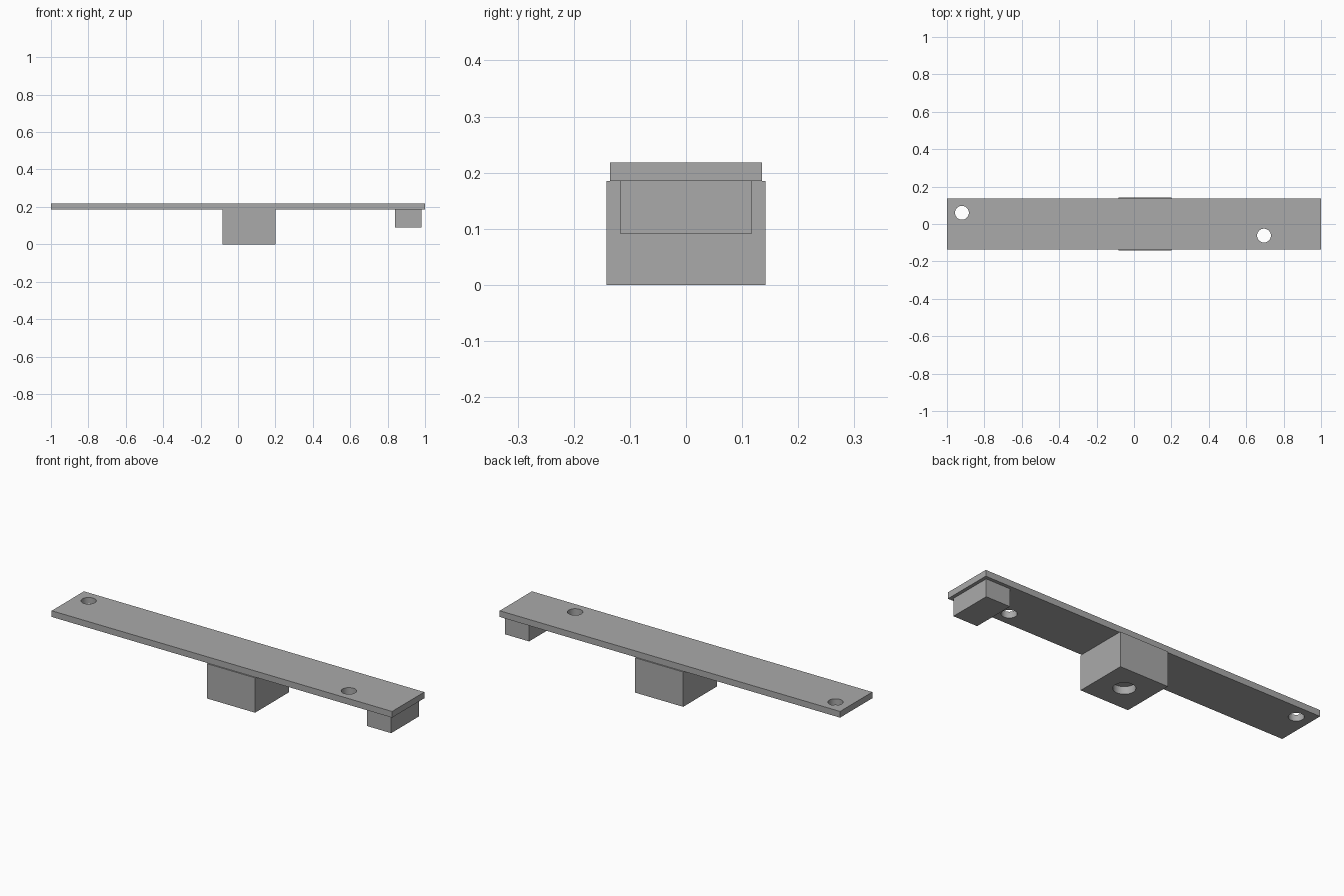
import bpy

cube = bpy.data.objects.get("Cube")
if cube:
    bpy.data.objects.remove(cube, do_unlink=True)

# Single grey material
grey = bpy.data.materials.new("plain grey")
grey.use_nodes = True
colour = (0.4, 0.4, 0.4, 1)
grey.diffuse_color = colour
grey.node_tree.nodes["Principled BSDF"].inputs["Base Color"].default_value = colour


def box(name, low, high):
    centre = [(a + b) / 2 for a, b in zip(low, high)]
    bpy.ops.mesh.primitive_cube_add(size=1, location=centre)
    ob = bpy.context.object
    ob.name = name
    ob.scale = [b - a for a, b in zip(low, high)]
    bpy.ops.object.transform_apply(location=False, rotation=False, scale=True)
    ob.data.materials.append(grey)
    return ob


def drill(ob, x, y, radius, bottom, top):
    bpy.ops.mesh.primitive_cylinder_add(
        vertices=48, radius=radius, depth=top - bottom,
        location=(x, y, (top + bottom) / 2))
    cutter = bpy.context.object
    cutter.name = ob.name + "_hole_cutter"
    cutter.data.materials.append(grey)
    bpy.context.view_layer.objects.active = ob
    mod = ob.modifiers.new("hole", "BOOLEAN")
    mod.operation = "DIFFERENCE"
    mod.solver = "EXACT"
    mod.object = cutter
    bpy.ops.object.modifier_apply(modifier=mod.name)
    bpy.data.objects.remove(cutter, do_unlink=True)


# Long flat plate with two through holes
plate = box("plate", (-1, -0.135, 0.185), (1, 0.135, 0.218))
drill(plate, -0.92, 0.06, 0.037, 0.1, 0.3)
drill(plate, 0.695, -0.062, 0.037, 0.1, 0.3)

# Centre block with a blind hole underneath
block = box("centre_block", (-0.083, -0.142, 0), (0.2, 0.142, 0.185))
drill(block, 0.058, 0, 0.053, -0.1, 0.04)

# Small block under the left end
box("end_block", (0.84, -0.117, 0.091), (0.982, 0.117, 0.185))

# Smooth hole walls, sharp edges elsewhere
for ob in (plate, block):
    bpy.ops.object.select_all(action="DESELECT")
    ob.select_set(True)
    bpy.context.view_layer.objects.active = ob
    bpy.ops.object.shade_smooth_by_angle()
